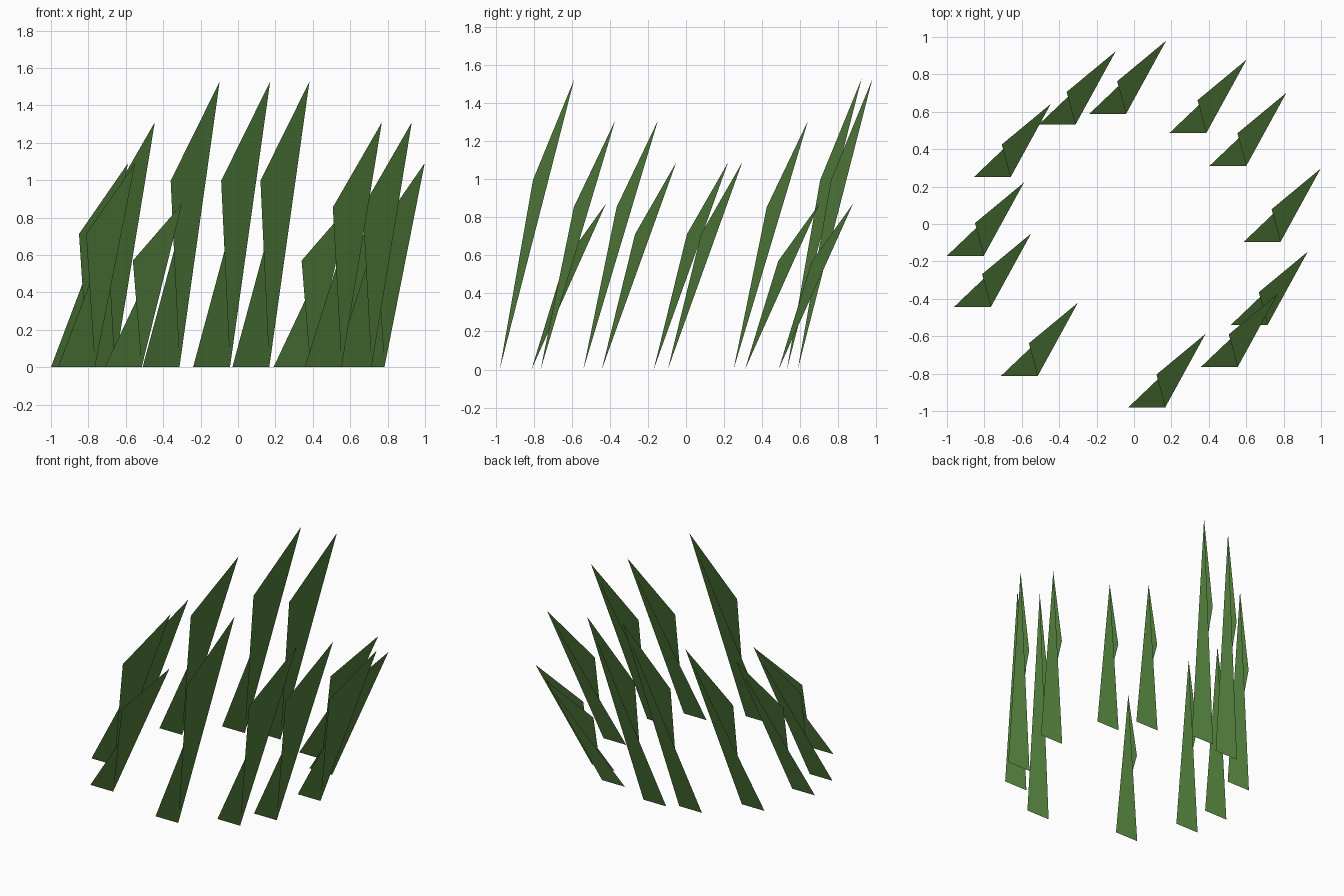
import bpy

cube = bpy.data.objects.get("Cube")
if cube:
    bpy.data.objects.remove(cube, do_unlink=True)

# Grass green, the single colour
green = bpy.data.materials.new("grass_green")
green.use_nodes = True
color = (0.09, 0.223, 0.048, 1.0)
green.diffuse_color = color
bsdf = next(n for n in green.node_tree.nodes if n.type == 'BSDF_PRINCIPLED')
bsdf.inputs["Base Color"].default_value = color
bsdf.inputs["Roughness"].default_value = 0.9

TALL = 1.527   # height of the tallest blade


def grass_blade(index, x, y, sevenths):
    """One folded, twisted quad: flat foot, side barb and leaning tip."""
    h = TALL * sevenths / 7
    verts = [(0, 0, 0), (0.197, 0, 0),
             (0.15, 0.175, h * 0.653), (0.412, 0.392, h)]
    mesh = bpy.data.meshes.new("grass_blade")
    mesh.from_pydata(verts, [], [(0, 1, 2, 3)])
    mesh.materials.append(green)
    mesh.update()
    blade = bpy.data.objects.new(f"grass_blade_{index}", mesh)
    blade.location = (x, y, 0)
    bpy.context.collection.objects.link(blade)


# Ring of blades: foot position and height step
blades = [
    (-0.03, -0.98, 7), (-0.712, -0.813, 4), (0.357, -0.765, 6),
    (0.517, -0.54, 6), (-0.962, -0.443, 5), (-1.0, -0.17, 5),
    (0.586, -0.096, 5), (-0.857, 0.25, 6), (0.403, 0.31, 4),
    (0.19, 0.487, 4), (-0.51, 0.531, 7), (-0.24, 0.588, 7),
]
for i, (x, y, step) in enumerate(blades, 1):
    grass_blade(i, x, y, step)
